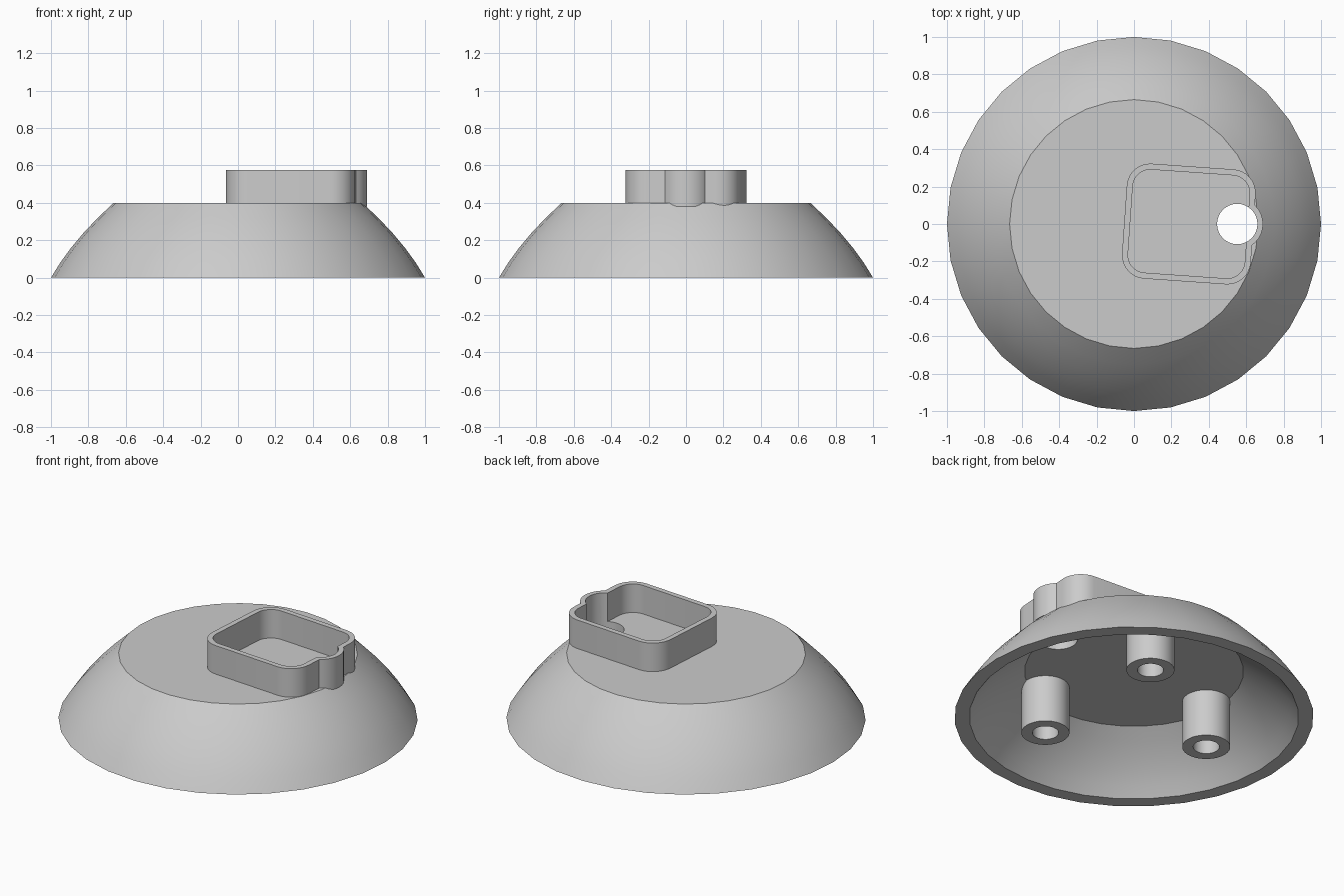
import bpy, bmesh
from math import sin, cos, pi, radians
from mathutils import Matrix

cube = bpy.data.objects.get("Cube")
if cube:
    bpy.data.objects.remove(cube, do_unlink=True)

grey = bpy.data.materials.new("light_grey")
grey.use_nodes = True
grey.diffuse_color = (0.6, 0.6, 0.6, 1)
grey.node_tree.nodes["Principled BSDF"].inputs["Base Color"].default_value = grey.diffuse_color


def add_object(name, bm):
    bmesh.ops.recalc_face_normals(bm, faces=bm.faces)
    mesh = bpy.data.meshes.new(name)
    bm.to_mesh(mesh)
    bm.free()
    mesh.materials.append(grey)
    ob = bpy.data.objects.new(name, mesh)
    bpy.context.collection.objects.link(ob)
    return ob


def lathe(name, profile, closed=False):
    """Turn an (r, z) profile about the z axis."""
    bm = bmesh.new()
    verts = [bm.verts.new((r, 0, z)) for r, z in profile]
    pairs = list(zip(verts, verts[1:]))
    if closed:
        pairs.append((verts[-1], verts[0]))
    edges = [bm.edges.new(p) for p in pairs]
    bmesh.ops.spin(bm, geom=verts + edges, axis=(0, 0, 1), cent=(0, 0, 0),
                   angle=2 * pi, steps=32)
    bmesh.ops.remove_doubles(bm, verts=bm.verts, dist=1e-4)
    return add_object(name, bm)


def prism(name, outline, bottom, top):
    bm = bmesh.new()
    face = bm.faces.new([bm.verts.new((x, y, bottom)) for x, y in outline])
    new = bmesh.ops.extrude_face_region(bm, geom=[face])["geom"]
    verts = [g for g in new if isinstance(g, bmesh.types.BMVert)]
    bmesh.ops.translate(bm, verts=verts, vec=(0, 0, top - bottom))
    return add_object(name, bm)


def circle(x, y, r, n=32):
    return [(x + r * cos(2 * pi * i / n), y + r * sin(2 * pi * i / n)) for i in range(n)]


def rounded_rect(hx, hy, r, n=8):
    pts = []
    for q, (sx, sy) in enumerate([(1, 1), (-1, 1), (-1, -1), (1, -1)]):
        for i in range(n + 1):
            a = (q + i / n) * pi / 2
            pts.append((sx * (hx - r) + r * cos(a), sy * (hy - r) + r * sin(a)))
    return pts


def boolean(ob, other, operation):
    mod = ob.modifiers.new("cut", "BOOLEAN")
    mod.operation, mod.solver, mod.object = operation, "EXACT", other
    bpy.context.view_layer.objects.active = ob
    bpy.ops.object.modifier_apply(modifier=mod.name)


# Hollow dish with a gently bulging wall
steps = [i / 5 for i in range(6)]
wall = [(1 - 0.335 * t + 0.11 * t * (1 - t), 0.4 * t) for t in steps]
inner = [(r * 0.917, z * 0.725) for r, z in wall]
dish = lathe("dish", [(0, 0.4)] + wall[::-1] + inner + [(0, 0.29)])

# Slightly turned open tray with a round bulge on one side
turn = Matrix.Translation((0.293, 0, 0)) @ Matrix.Rotation(radians(-4), 4, "Z")
tray = prism("tray_wall", rounded_rect(0.345, 0.308, 0.125), 0.38, 0.575)
tray_inside = prism("tray_cutter", rounded_rect(0.313, 0.276, 0.093), 0.3, 0.7)
for ob in (tray, tray_inside):
    ob.data.transform(turn)
bulge = prism("bulge", circle(0.552, 0, 0.138), 0.38, 0.575)
hole = prism("hole_cutter", circle(0.552, 0, 0.108), 0.1, 0.8)
boolean(tray, bulge, "UNION")
boolean(tray, tray_inside, "DIFFERENCE")
boolean(tray, hole, "DIFFERENCE")
boolean(dish, hole, "DIFFERENCE")
for helper in (bulge, tray_inside, hole):
    bpy.data.objects.remove(helper, do_unlink=True)

# Three hollow posts under the dish
posts = []
for i, angle in enumerate((60, 180, 300)):
    post = lathe(f"post_{i + 1}", [(0.134, 0), (0.134, 0.3), (0.073, 0.3), (0.073, 0)], True)
    a = radians(angle)
    post.location = (0.525 * cos(a), 0.525 * sin(a), 0)
    posts.append(post)

bpy.ops.object.select_all(action="DESELECT")
for ob in [dish, tray] + posts:
    ob.select_set(True)
bpy.context.view_layer.objects.active = dish
bpy.ops.object.shade_smooth_by_angle(angle=radians(30))
